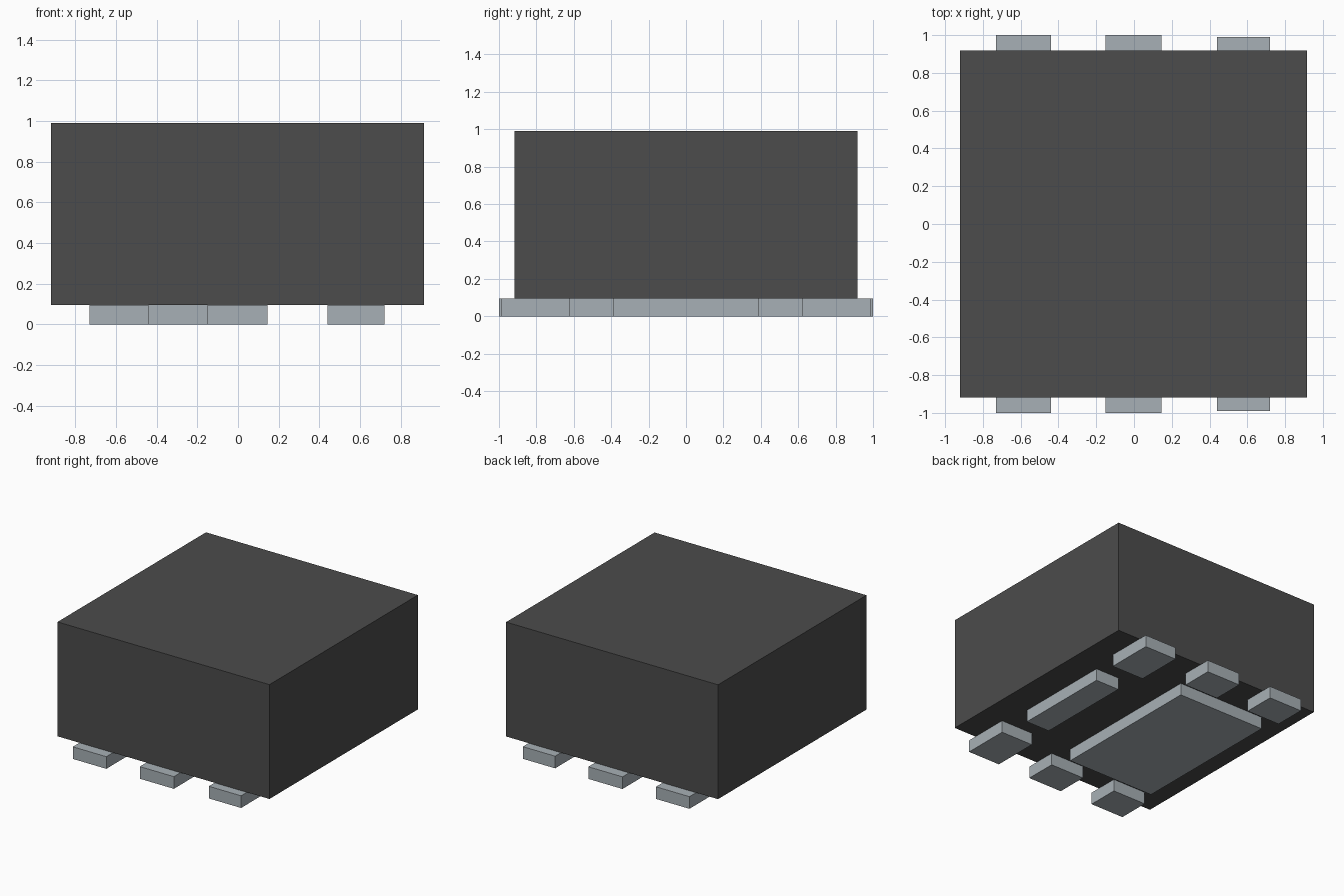
import bpy

cube = bpy.data.objects.get("Cube")
if cube:
    bpy.data.objects.remove(cube, do_unlink=True)


def make_material(name, rgb):
    mat = bpy.data.materials.new(name)
    mat.use_nodes = True
    mat.diffuse_color = (*rgb, 1)
    mat.node_tree.nodes["Principled BSDF"].inputs["Base Color"].default_value = (*rgb, 1)
    return mat


def box(name, x, y, z, mat):
    """Box spanning the given (min, max) ranges."""
    spans = (x, y, z)
    bpy.ops.mesh.primitive_cube_add(size=1, location=[(a + b) / 2 for a, b in spans])
    obj = bpy.context.object
    obj.name = name
    obj.scale = [b - a for a, b in spans]
    bpy.ops.object.transform_apply(location=False, rotation=False, scale=True)
    obj.data.materials.append(mat)
    return obj


dark = make_material("dark grey plastic", (0.072, 0.072, 0.072))
metal = make_material("grey metal", (0.39, 0.435, 0.465))
PAD_TOP = 0.095
PAD_Z = (0, PAD_TOP)

# Package body
box("body", (-0.92, 0.915), (-0.918, 0.918), (PAD_TOP, 0.99), dark)

# Edge pads in two mirrored rows: label, x range, inner y, outer y
edge_pads = (
    ("right", (-0.73, -0.44), 0.75, 1.0),
    ("middle", (-0.15, 0.145), 0.75, 1.0),
    ("left", (0.44, 0.72), 0.62, 0.99),
)
for label, x, inner, outer in edge_pads:
    box(f"front_{label}_pad", x, (-outer, -inner), PAD_Z, metal)
    box(f"back_{label}_pad", x, (inner, outer), PAD_Z, metal)

# Pads under the body
box("large_centre_pad", (-0.68, 0.08), (-0.62, 0.62), PAD_Z, metal)
box("narrow_centre_pad", (0.475, 0.68), (-0.39, 0.39), PAD_Z, metal)
